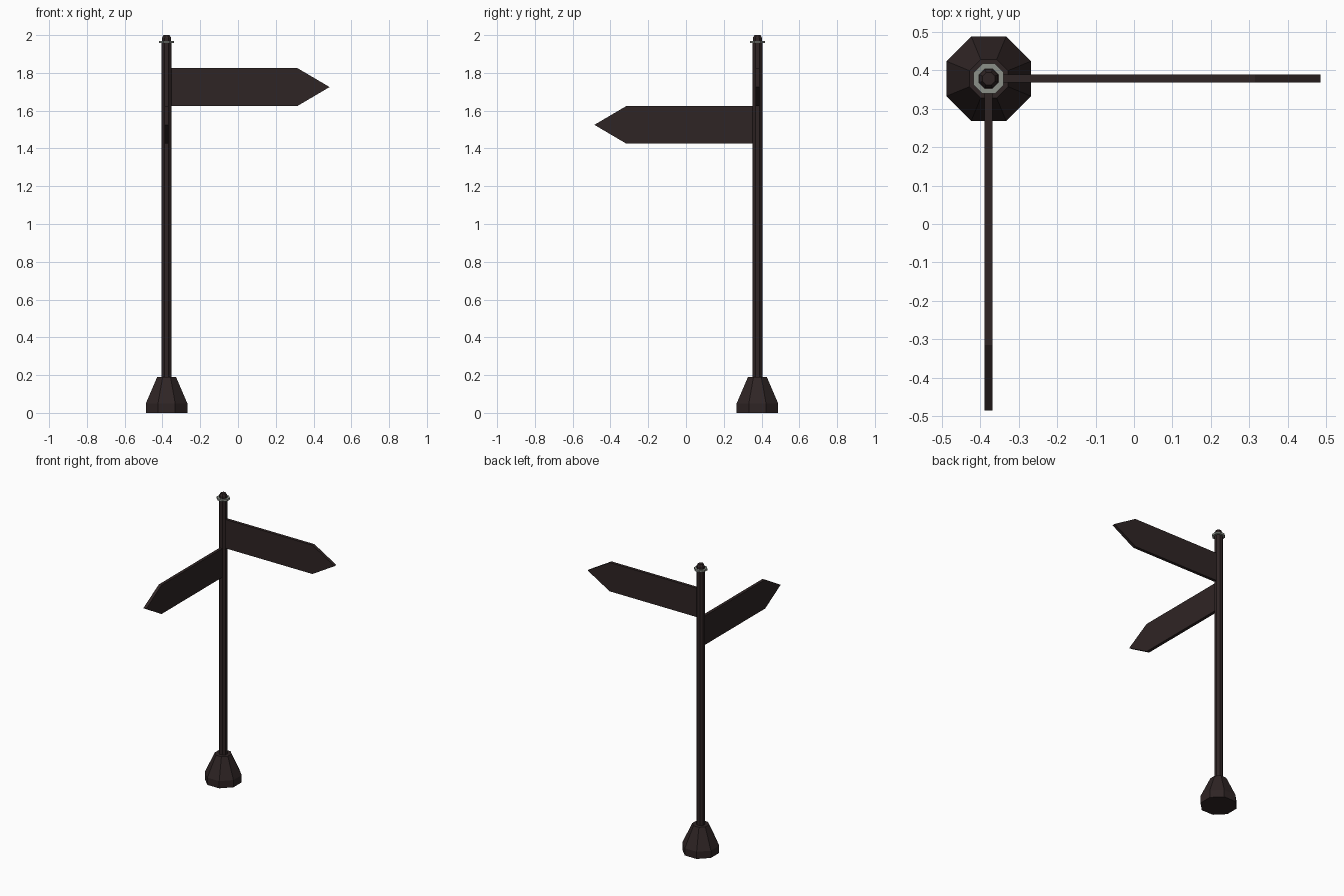
import bpy
import bmesh
from math import pi, cos, sin

cube = bpy.data.objects.get("Cube")
if cube:
    bpy.data.objects.remove(cube, do_unlink=True)

POST_X, POST_Y = -0.378, 0.378


def make_material(name, colour):
    mat = bpy.data.materials.new(name)
    mat.use_nodes = True
    mat.diffuse_color = colour
    mat.node_tree.nodes["Principled BSDF"].inputs["Base Color"].default_value = colour
    return mat


brown = make_material("dark brown", (0.028, 0.018, 0.018, 1))
grey = make_material("pale grey", (0.26, 0.28, 0.25, 1))


def finish(name, bm, mat, turn=0):
    bmesh.ops.recalc_face_normals(bm, faces=bm.faces)
    mesh = bpy.data.meshes.new(name)
    bm.to_mesh(mesh)
    bm.free()
    mesh.materials.append(mat)
    obj = bpy.data.objects.new(name, mesh)
    obj.location = (POST_X, POST_Y, 0)
    obj.rotation_euler.z = turn
    bpy.context.collection.objects.link(obj)
    return obj


def octagon_stack(name, profile, mat, closed=False):
    """Eight-sided solid from (half width, height) pairs, flat sides on the axes."""
    bm = bmesh.new()
    rings = []
    for half, z in profile:
        r = half / cos(pi / 8)
        angles = [(i + 0.5) * pi / 4 for i in range(8)]
        rings.append([bm.verts.new((r * cos(a), r * sin(a), z)) for a in angles])
    pairs = list(zip(rings, rings[1:]))
    if closed:
        pairs.append((rings[-1], rings[0]))
    else:
        bm.faces.new(rings[0])
        bm.faces.new(rings[-1])
    for low, high in pairs:
        for i in range(8):
            j = (i + 1) % 8
            bm.faces.new((low[i], low[j], high[j], high[i]))
    return finish(name, bm, mat)


def arrow_sign(name, middle, turn):
    """Flat board with a pointed end, reaching out of the post."""
    bm = bmesh.new()
    half_height, half_thick = 0.1, 0.0105
    outline = [(0, -half_height), (0.693, -half_height), (0.863, 0),
               (0.693, half_height), (0, half_height)]
    face = bm.faces.new([bm.verts.new((x, -half_thick, middle + z)) for x, z in outline])
    side = bmesh.ops.extrude_face_region(bm, geom=[face])
    verts = [v for v in side["geom"] if isinstance(v, bmesh.types.BMVert)]
    bmesh.ops.translate(bm, verts=verts, vec=(0, 2 * half_thick, 0))
    return finish(name, bm, brown, turn)


# Weighted foot, post with rounded cap, and collar
octagon_stack("base", [(0.11, 0), (0.11, 0.05), (0.05, 0.19)], brown)
octagon_stack("post", [(0.026, 0.15), (0.026, 1.965)], brown)
octagon_stack("cap", [(0.024, 1.96), (0.024, 1.985), (0.016, 2.0)], brown)
octagon_stack("collar", [(0.025, 1.957), (0.039, 1.957), (0.039, 1.97), (0.025, 1.97)],
              grey, closed=True)

# Boards at right angles, one above the other
arrow_sign("upper_sign", 1.725, 0)
arrow_sign("lower_sign", 1.525, -pi / 2)
